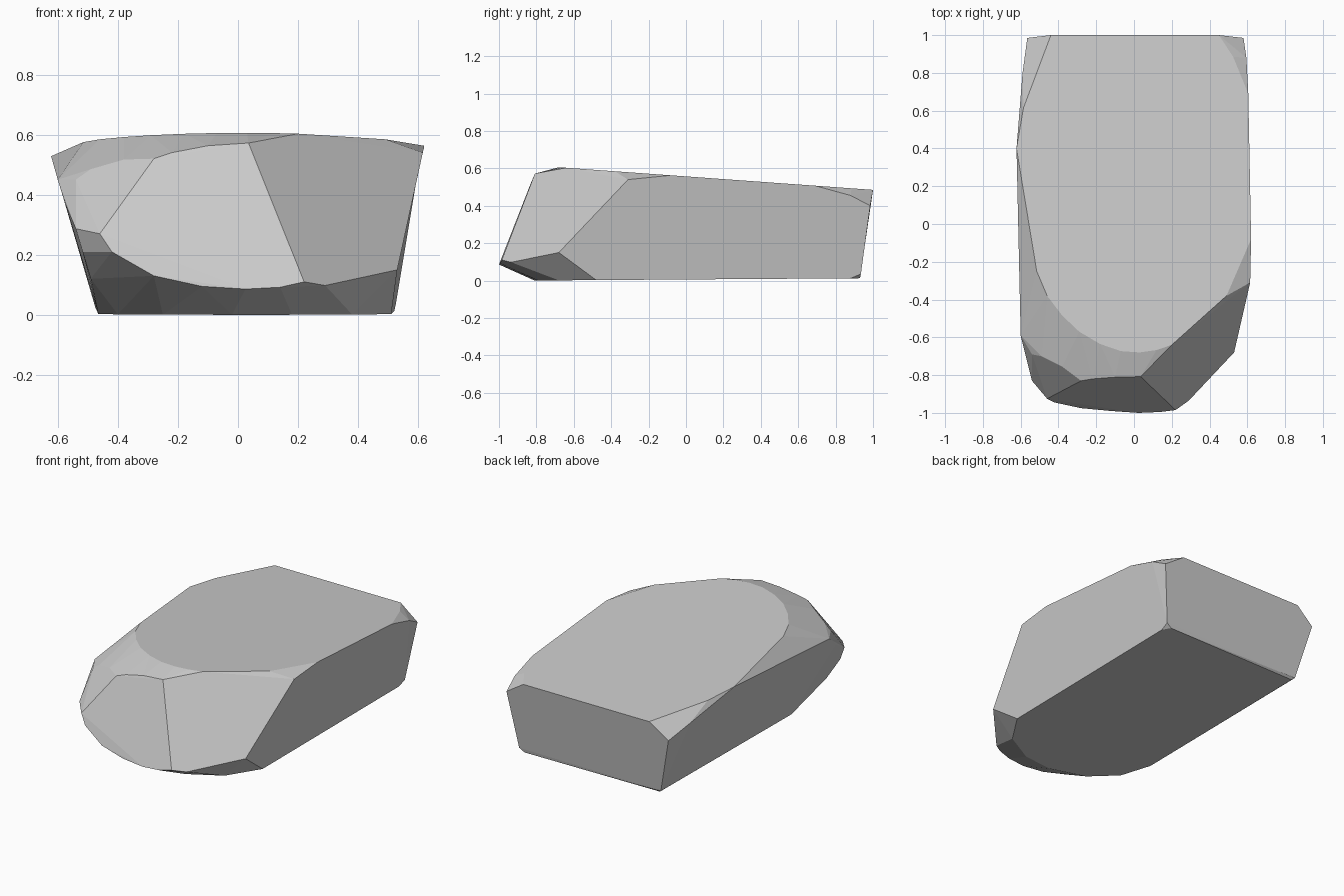
import bpy, bmesh, math

# Outline of the gently sloping top plane (x, y)
top = [(-0.44, 1.0), (-0.485, 0.885), (-0.585, 0.615), (-0.622, 0.40),
       (-0.515, -0.25), (-0.46, -0.38), (-0.38, -0.485), (-0.29, -0.57),
       (-0.18, -0.635), (-0.07, -0.673), (0.03, -0.68), (0.12, -0.667),
       (0.20, -0.64), (0.49, -0.38), (0.62, -0.08), (0.605, 0.69),
       (0.525, 0.885), (0.45, 1.0)]

# Outline of the underside (x, y)
bottom = [(-0.46, 0.92), (-0.465, -0.40), (-0.40, -0.60), (-0.25, -0.74),
          (-0.02, -0.81), (0.18, -0.79), (0.38, -0.68), (0.51, -0.48),
          (0.52, 0.88), (0.49, 0.93)]

# Front cut and its lower lip
front = [(-0.28, -0.83, 0.52), (-0.22, -0.82, 0.54), (-0.10, -0.811, 0.563),
         (0.035, -0.808, 0.572), (-0.46, -0.925, 0.27), (-0.42, -0.945, 0.21),
         (-0.28, -0.975, 0.13), (-0.12, -0.99, 0.095), (0.025, -1.0, 0.086),
         (0.14, -0.995, 0.092), (0.22, -0.985, 0.11), (0.29, -0.935, 0.098)]

# Worn left shoulder, right corner and rear corners
sides = [(-0.60, -0.59, 0.45), (-0.575, -0.69, 0.37), (-0.54, -0.69, 0.45),
         (-0.49, -0.70, 0.485), (-0.38, -0.755, 0.517), (-0.54, -0.83, 0.287),
         (-0.517, -0.82, 0.21), (-0.49, -0.72, 0.12),
         (0.615, -0.31, 0.54), (0.53, -0.68, 0.15),
         (0.595, 0.88, 0.455), (0.58, 0.985, 0.40), (0.525, 0.935, 0.035),
         (-0.59, 0.80, 0.44), (-0.565, 0.985, 0.39), (-0.475, 0.932, 0.025)]

points = [(x, y, 0.557 - 0.072 * y) for x, y in top]
points += [(x, y, 0.006 + 0.007 * y) for x, y in bottom]
points += front + sides

# Wrap the outlines into one faceted stone
bm = bmesh.new()
for p in points:
    bm.verts.new(p)
res = bmesh.ops.convex_hull(bm, input=bm.verts[:])
loose = [v for v in bm.verts if not v.link_faces]
bmesh.ops.delete(bm, geom=loose, context='VERTS')
bmesh.ops.dissolve_limit(bm, angle_limit=math.radians(2.5),
                         verts=bm.verts[:], edges=bm.edges[:])
bmesh.ops.recalc_face_normals(bm, faces=bm.faces[:])

mesh = bpy.data.meshes.new("stone_block")
bm.to_mesh(mesh)
bm.free()
stone = bpy.data.objects.new("stone_block", mesh)
bpy.context.collection.objects.link(stone)
